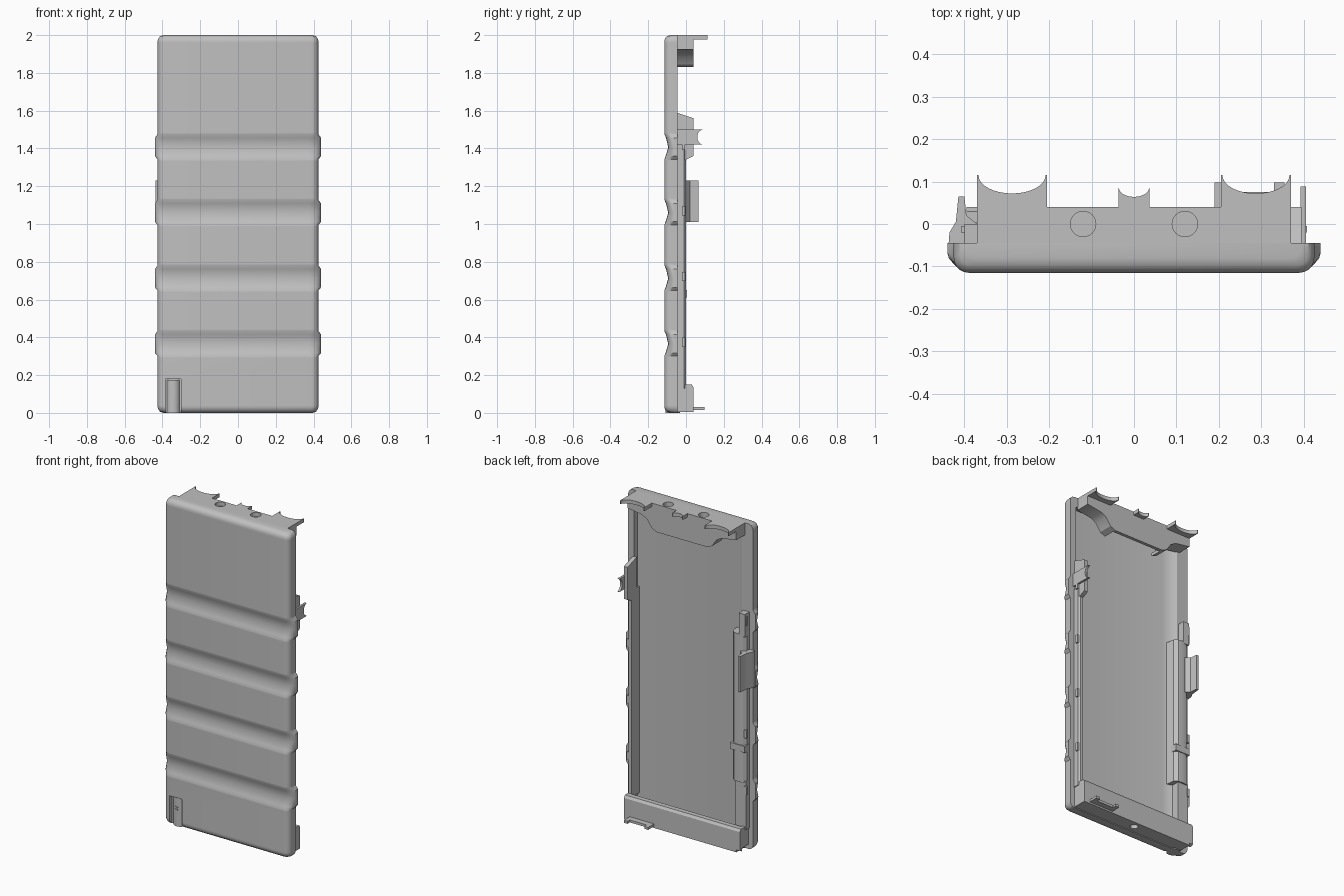
import bpy, bmesh, math
from mathutils import Matrix

old = bpy.data.objects.get("Cube")
if old:
    bpy.data.objects.remove(old, do_unlink=True)

grey = bpy.data.materials.new("plain grey")
grey.use_nodes = True
COLOUR = (0.53, 0.53, 0.53, 1)
grey.diffuse_color = COLOUR
grey.node_tree.nodes["Principled BSDF"].inputs["Base Color"].default_value = COLOUR


def smooth(ob):
    bpy.ops.object.select_all(action="DESELECT")
    bpy.context.view_layer.objects.active = ob
    ob.select_set(True)
    bpy.ops.object.shade_smooth_by_angle(angle=math.radians(30))


def finish(name, bm):
    bmesh.ops.recalc_face_normals(bm, faces=bm.faces[:])
    mesh = bpy.data.meshes.new(name)
    bm.to_mesh(mesh)
    bm.free()
    ob = bpy.data.objects.new(name, mesh)
    bpy.context.collection.objects.link(ob)
    mesh.materials.append(grey)
    smooth(ob)
    return ob


def extrude(name, pts, axis, lo, hi):
    """Extrude a 2D outline: axis z uses (x, y), axis x uses (y, z), axis y uses (x, z)."""
    place = {"x": lambda a, b, t: (t, a, b),
             "y": lambda a, b, t: (a, t, b),
             "z": lambda a, b, t: (a, b, t)}[axis]
    bm = bmesh.new()
    rings = [[bm.verts.new(place(a, b, t)) for a, b in pts] for t in (lo, hi)]
    n = len(pts)
    for r in rings:
        bm.faces.new(r)
    for i in range(n):
        j = (i + 1) % n
        bm.faces.new((rings[0][i], rings[0][j], rings[1][j], rings[1][i]))
    return finish(name, bm)


def box(name, x0, x1, y0, y1, z0, z1):
    return extrude(name, [(x0, y0), (x1, y0), (x1, y1), (x0, y1)], "z", z0, z1)


def cylinder(name, x, y, z0, z1, r):
    bm = bmesh.new()
    bmesh.ops.create_cone(bm, cap_ends=True, segments=24, radius1=r, radius2=r, depth=z1 - z0,
                          matrix=Matrix.Translation((x, y, (z0 + z1) / 2)))
    return finish(name, bm)


def cut(ob, cutter):
    cutter.hide_render = True
    mod = ob.modifiers.new("cut", "BOOLEAN")
    mod.object, mod.solver = cutter, "EXACT"
    bpy.context.view_layer.objects.active = ob
    bpy.ops.object.modifier_apply(modifier=mod.name)
    bpy.data.objects.remove(cutter, do_unlink=True)
    smooth(ob)


def saddle(lo, hi, base, tip, dip, n=16):
    """Outline of a tab whose far edge is a concave arc."""
    mid, half = (lo + hi) / 2, (hi - lo) / 2
    inner = half * 0.96
    arc = [(mid + inner * math.cos(math.pi * i / n),
            tip - (tip - dip) * math.sin(math.pi * i / n)) for i in range(n + 1)]
    return [(lo, base), (hi, base), (hi, tip)] + arc + [(lo, tip)]


# Ribbed front shell: cross-sections lofted along the height
BACK = -0.045


def section(w, front, c):
    half = [(w, BACK)]
    for i in range(6):
        a = math.pi / 2 * i / 5
        half.append((w - c + c * math.cos(a), front + min(c, 0.04) * (1 - math.sin(a))))
    return half + [(-x, y) for x, y in reversed(half)]


ends = [(0, 0.395, -0.082, 0.03), (0.005, 0.411, -0.099, 0.03), (0.015, 0.42, -0.11, 0.033),
        (0.03, 0.425, -0.115, 0.035)]
panel = (0.425, -0.115, 0.035)
stations = list(ends) + [(0.04, *panel)]
for k in range(4):
    z = 0.30 + 0.347 * k
    stations += [(z - 0.008, *panel), (z, *panel), (z + 0.018, 0.44, -0.108, 0.065),
                 (z + 0.065, 0.44, -0.094, 0.065), (z + 0.115, 0.44, -0.106, 0.065),
                 (z + 0.135, *panel), (z + 0.143, *panel)]
stations += [(1.96, *panel)] + [(2 - z, w, f, c) for z, w, f, c in reversed(ends)]

bm = bmesh.new()
loops = [[bm.verts.new((x, y, z)) for x, y in section(w, f, c)] for z, w, f, c in stations]
for a, b in zip(loops, loops[1:]):
    for i in range(len(a)):
        j = (i + 1) % len(a)
        bm.faces.new((a[i], a[j], b[j], b[i]))
bm.faces.new(loops[0])
bm.faces.new(loops[-1])
shell = finish("front_shell", bm)
# Recess behind the panel, with a ramp up to the right side
cut(shell, extrude("recess_cutter", [(-0.27, -0.077), (0.385, -0.077), (0.385, 0.1),
                                     (-0.35, 0.1), (-0.35, -0.046), (-0.32, -0.064)],
                   "z", 0.06, 1.94))
cut(shell, box("notch_cutter", -0.385, -0.302, -0.2, -0.09, -0.1, 0.18))

# Latch barrel in the lower corner notch
cylinder("latch_barrel", -0.343, -0.07, 0.0, 0.175, 0.038)
for z in (0.10, 0.115):
    box("latch_mark", -0.352, -0.334, -0.111, -0.105, z, z + 0.006)

# Top cap with two sockets and cradle tabs
cap = box("top_cap", -0.37, 0.37, -0.05, 0.04, 1.97, 2.0)
for x in (-0.12, 0.12):
    cut(cap, cylinder("socket_cutter", x, 0, 1.95, 2.05, 0.03))
    cylinder("socket_floor", x, 0, 1.955, 1.972, 0.034)
for lo, hi, tip, dip in ((-0.37, -0.205, 0.115, 0.072), (0.205, 0.37, 0.115, 0.072),
                         (-0.037, 0.037, 0.085, 0.064)):
    extrude("cradle_tab", saddle(lo, hi, 0.03, tip, dip), "z", 1.978, 2.0)

# Hanging flap: back wall, with swept shoulders closing both ends
seam = [(0.17, 1.83), (0.17, 1.85), (0.19, 1.865), (0.215, 1.92), (0.22, 1.975)]
extrude("top_flap", seam + [(-x, z) for x, z in reversed(seam)], "y", 0.02, 0.04)
for s in (-1, 1):
    extrude("flap_shoulder", [(s * x, z) for x, z in [
        (0.37, 1.975), (0.37, 1.925), (0.27, 1.91), (0.235, 1.89), (0.205, 1.845)] + seam],
            "y", -0.05, 0.04)

# Bottom lip: floor plate and upturned back wall
foot = box("bottom_plate", -0.37, 0.395, -0.05, 0.04, 0.005, 0.03)
cut(foot, cylinder("hole_cutter", 0, 0, -0.1, 0.1, 0.022))
extrude("bottom_lip", [(0.02, 0.01), (0.04, 0.02), (0.04, 0.135), (0.03, 0.15),
                       (0.0, 0.15), (0.015, 0.12)], "x", -0.395, 0.395)
for s in (-1, 1):
    box("lip_end", s * 0.385 - 0.01, s * 0.385 + 0.01, -0.05, 0.03, 0.03, 0.15)
box("bottom_clip", 0.19, 0.355, 0.03, 0.075, 0.015, 0.03)
for x in (0.19, 0.33):
    box("bottom_clip_prong", x, x + 0.025, 0.07, 0.098, 0.015, 0.03)

# Left side rail with its stepped block and cradle tab
extrude("left_rail", [(0.37, -0.08), (0.40, -0.05), (0.40, -0.01), (0.39, 0.0), (0.37, 0.0)],
        "z", 0.13, 1.40)
extrude("left_block", [(-0.05, 1.34), (0.0, 1.34), (0.04, 1.36), (0.04, 1.56), (-0.05, 1.59)],
        "x", 0.37, 0.395)
left_tab = extrude("left_tab", saddle(1.42, 1.50, -0.05, 0.088, 0.06), "z", 0.392, 0.406)
# Turn the tab upright so its arc faces backwards
left_tab.data.transform(Matrix(((0, 0, 1, 0), (0, 1, 0, 0), (1, 0, 0, 0), (0, 0, 0, 1))))
left_tab.data.flip_normals()

# Right side rail: rounded channel, narrow upper stem, low foot and clip
rail = [(-0.40, -0.05), (-0.40, -0.02), (-0.385, -0.005), (-0.36, 0.0),
        (-0.325, -0.003), (-0.305, -0.02), (-0.295, -0.08)]
extrude("right_rail", rail, "z", 0.42, 1.33)
box("right_stem", -0.40, -0.36, -0.05, 0.0, 1.32, 1.46)
box("right_foot", -0.40, -0.33, -0.06, -0.01, 0.13, 0.43)
box("right_rail_band", -0.402, -0.302, -0.05, 0.004, 0.61, 0.65)
extrude("right_clip", [(-0.437, -0.045), (-0.435, -0.02), (-0.42, 0.005), (-0.414, 0.065),
                       (-0.40, 0.065), (-0.395, 0.02), (-0.37, 0.0), (-0.37, -0.045)],
        "z", 1.01, 1.23)

# Small locating pegs beside every rib
for k in range(4):
    z = 0.35 + 0.347 * k
    for s in (-1, 1):
        box("side_peg", s * 0.40 - 0.008, s * 0.40 + 0.008, -0.02, -0.005, z, z + 0.05)
